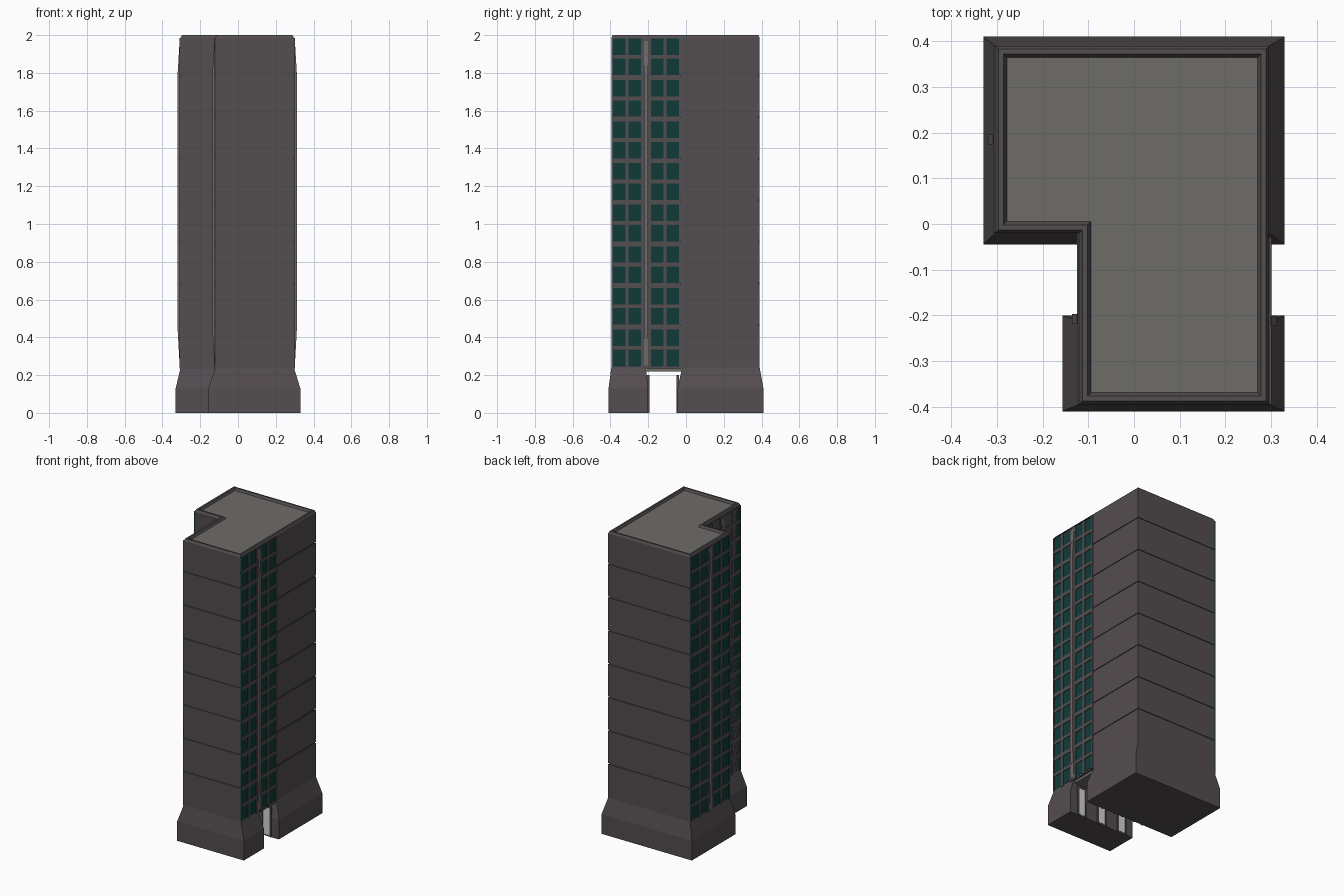
import bpy, bmesh

cube = bpy.data.objects.get("Cube")
if cube:
    bpy.data.objects.remove(cube, do_unlink=True)


def material(name, r, g, b):
    m = bpy.data.materials.new(name)
    m.use_nodes = True
    m.diffuse_color = (r, g, b, 1)
    bsdf = m.node_tree.nodes["Principled BSDF"]
    bsdf.inputs["Base Color"].default_value = (r, g, b, 1)
    bsdf.inputs["Roughness"].default_value = 0.8
    return m


WALL = material("dark wall", 0.088, 0.075, 0.081)
ROOF = material("roof grey", 0.155, 0.15, 0.14)
GLASS = material("teal glass", 0.005, 0.042, 0.04)
LIGHT = material("pale panel", 0.65, 0.65, 0.63)


def finish(name, bm, *mats):
    bmesh.ops.recalc_face_normals(bm, faces=bm.faces)
    mesh = bpy.data.meshes.new(name)
    bm.to_mesh(mesh)
    bm.free()
    for m in mats:
        mesh.materials.append(m)
    ob = bpy.data.objects.new(name, mesh)
    bpy.context.collection.objects.link(ob)
    return ob


def loft(bm, rings, cap=0):
    """Join outlines given as (points, z); cap is the material of the top."""
    loops = [[bm.verts.new((x, y, z)) for x, y in pts] for pts, z in rings]
    for low, high in zip(loops, loops[1:]):
        for i in range(len(low)):
            j = (i + 1) % len(low)
            bm.faces.new((low[i], low[j], high[j], high[i]))
    bm.faces.new(loops[0][::-1])
    bm.faces.new(loops[-1]).material_index = cap


def rect(x0, x1, y0, y1):
    return [(x0, y0), (x1, y0), (x1, y1), (x0, y1)]


def box(bm, x0, x1, y0, y1, z0, z1):
    loft(bm, [(rect(x0, x1, y0, y1), z0), (rect(x0, x1, y0, y1), z1)])


# Plan of the tower
LEFT, RIGHT, INNER = -0.304, 0.296, -0.12
FRONT, STEP, BACK = -0.395, -0.02, 0.39
BOTTOM, FLOOR, FLOORS = 0.235, 0.22, 8
FIRST = 0.245


def plan(d, notch=None):
    """L-shaped outline moved inwards by d; notch overrides it at the step."""
    n = d if notch is None else notch
    return [(INNER + n, FRONT + d), (RIGHT - d, FRONT + d),
            (RIGHT - d, BACK - d), (LEFT + d, BACK - d),
            (LEFT + d, STEP + n), (INNER + n, STEP + n)]


# Core behind the wall panels
bm = bmesh.new()
loft(bm, [(plan(0.005, -0.001), BOTTOM), (plan(0.005, -0.001), 1.975)])
finish("tower_core", bm, WALL)

# Storey cladding with thin joints
bm = bmesh.new()
for i in range(FLOORS - 1):
    low = BOTTOM if i == 0 else FIRST + i * FLOOR + 0.004
    high = FIRST + (i + 1) * FLOOR - 0.004
    loft(bm, [(plan(0), low), (plan(0), high)])
finish("storey_cladding", bm, WALL)

# Top storey with chamfered parapet and sunken roof
bm = bmesh.new()
low = FIRST + (FLOORS - 1) * FLOOR + 0.004
loft(bm, [(plan(0), low), (plan(0), 1.985), (plan(0.007), 2.0),
          (plan(0.018), 2.0), (plan(0.026), 1.985)], cap=1)
finish("top_storey_and_roof", bm, WALL, ROOF)

# Flared bases on both sides of the passage
for name, foot, head in (
        ("main_base", rect(-0.33, 0.33, -0.045, 0.41), rect(LEFT, RIGHT, STEP, BACK)),
        ("front_base", rect(-0.157, 0.33, -0.41, -0.2), rect(INNER, RIGHT, FRONT, -0.212))):
    bm = bmesh.new()
    loft(bm, [(foot, 0), (foot, 0.13), (head, 0.24)])
    finish(name, bm, WALL)

# Passage ceiling
bm = bmesh.new()
box(bm, INNER + 0.01, RIGHT - 0.01, -0.21, -0.025, 0.218, 0.24)
finish("passage_ceiling", bm, ROOF)

# Pale panels and their frames on the passage walls
panels, frames = bmesh.new(), bmesh.new()
for wall, out in ((-0.2, 1), (-0.045, -1)):
    for x in (0.24, 0.085, -0.07):
        def strip(target, xa, xb, za, zb, depth):
            ya, yb = sorted((wall - out * 0.008, wall + out * depth))
            box(target, xa, xb, ya, yb, za, zb)
        strip(panels, x - 0.025, x + 0.025, 0.01, 0.19, 0.001)
        strip(frames, x - 0.035, x - 0.025, 0, 0.2, 0.006)
        strip(frames, x + 0.025, x + 0.035, 0, 0.2, 0.006)
        strip(frames, x - 0.025, x + 0.025, 0.19, 0.2, 0.006)
finish("passage_panels", panels, LIGHT)
finish("passage_panel_frames", frames, WALL)


def window_wall(name, x, side, y0, y1):
    """Glazed wall facing side: two bays of two columns and a tapered pilaster."""
    mid, top = (y0 + y1) / 2, 1.985
    glass, bars, post = bmesh.new(), bmesh.new(), bmesh.new()

    def plate(target, depth, ya, yb, za, zb):
        xa, xb = sorted((x - side * 0.004, x + side * depth))
        box(target, xa, xb, ya, yb, za, zb)

    for ya, yb in ((y0, mid - 0.018), (mid + 0.018, y1)):
        plate(glass, 0.001, ya, yb, FIRST, top)
        # Upright bars
        half = (yb - ya) / 2
        for k in range(3):
            c = ya + k * half
            plate(bars, 0.005, max(c - 0.008, y0), min(c + 0.008, y1), BOTTOM, top)
        # Cross bars at and between the storeys
        for i in range(FLOORS):
            z = FIRST + i * FLOOR
            plate(bars, 0.005, ya, yb, z + 0.09, z + 0.11)
            plate(bars, 0.005, ya, yb, z + 0.197, min(z + 0.223, top))
    plate(bars, 0.004, mid - 0.02, mid + 0.02, BOTTOM, top)
    finish(name + "_glass", glass, GLASS)
    finish(name + "_bars", bars, WALL)

    # Pilaster tapering into the wall at both ends
    rings = []
    for z, depth in ((0.25, 0.005), (0.45, 0.016), (1.79, 0.016), (1.97, 0.005)):
        xa, xb = sorted((x - side * 0.01, x + side * depth))
        rings.append((rect(xa, xb, mid - 0.011, mid + 0.011), z))
    loft(post, rings)
    finish(name + "_pilaster", post, ROOF)


window_wall("left_windows", RIGHT, 1, FRONT, -0.03)
window_wall("right_wing_windows", INNER, -1, FRONT, STEP)
window_wall("right_main_windows", LEFT, -1, STEP, BACK)
